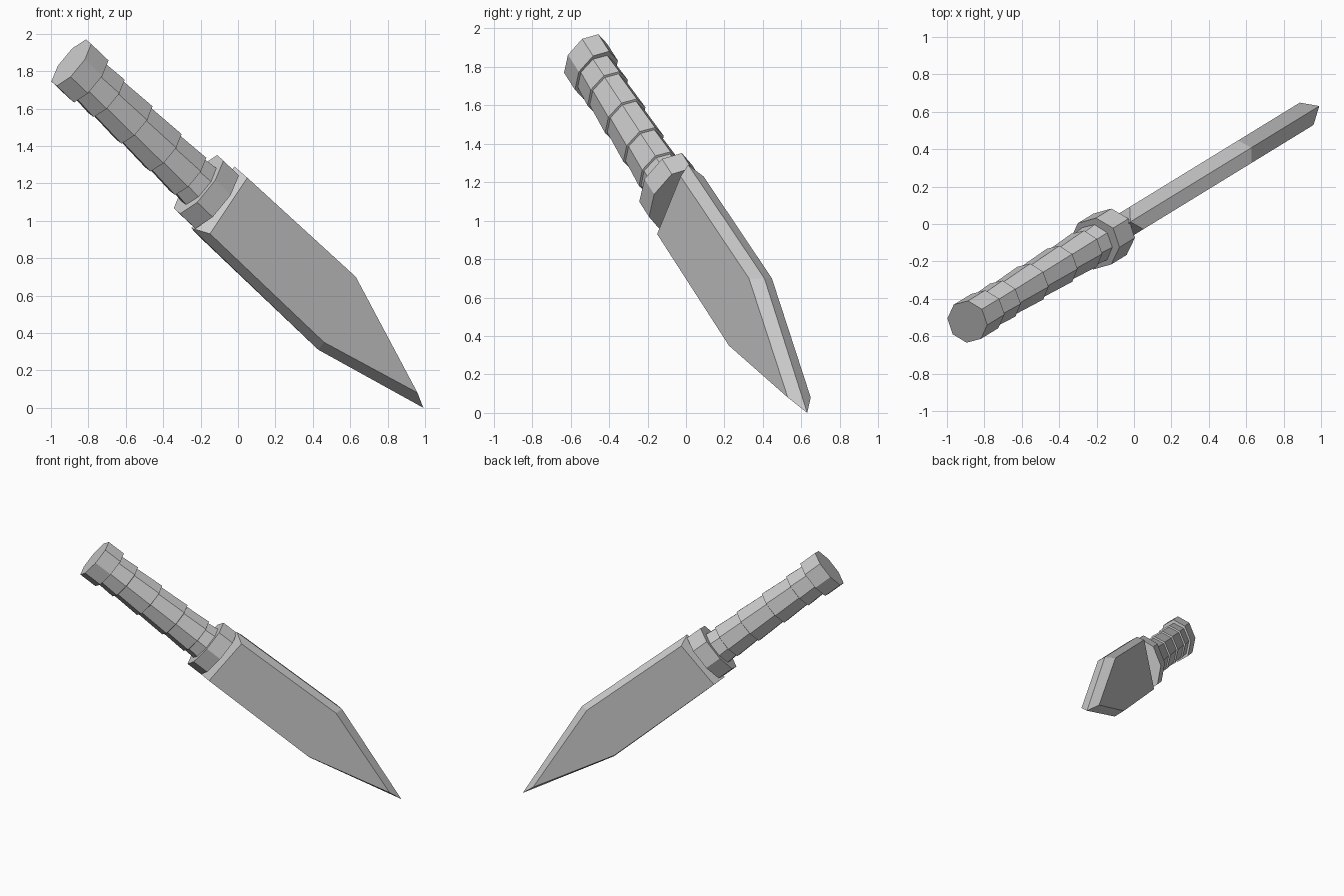
import bpy, bmesh
from math import sin, cos, radians
from mathutils import Vector

if "Cube" in bpy.data.objects:
    bpy.data.objects.remove(bpy.data.objects["Cube"])

# Knife lies in a vertical plane turned about z; frame vectors
YAW, DIP = radians(31.5), radians(39.2)
H = Vector((cos(YAW), sin(YAW), 0))
N = Vector((-sin(YAW), cos(YAW), 0))
Z = Vector((0, 0, 1))
OFF = N * 0.02
U = H * cos(DIP) - Z * sin(DIP)          # along the handle, towards the blade
W = H * sin(DIP) + Z * cos(DIP)          # across the handle
CAP = H * -1.033 + Z * 1.845 + OFF       # centre of the pommel end


def skin(name, loops):
    """Bridge successive loops and cap both ends."""
    bm = bmesh.new()
    rings = [[bm.verts.new(p) for p in loop] for loop in loops]
    n = len(rings[0])
    for a, b in zip(rings, rings[1:]):
        for i in range(n):
            j = (i + 1) % n
            bm.faces.new((a[i], a[j], b[j], b[i]))
    bm.faces.new(rings[0])
    bm.faces.new(rings[-1])
    bmesh.ops.recalc_face_normals(bm, faces=bm.faces)
    me = bpy.data.meshes.new(name)
    bm.to_mesh(me)
    bm.free()
    ob = bpy.data.objects.new(name, me)
    bpy.context.collection.objects.link(ob)


def octagon(u, rn, rw):
    ang = [radians(8 + 45 * k) for k in range(8)]
    return [CAP + U * u + N * (rn * cos(t)) - W * (rw * sin(t)) for t in ang]


# Blade: two flat cheeks meeting in a ridge all round
cheek = [(0.028, 1.23), (0.708, 0.70), (1.095, 0.08), (0.509, 0.35), (-0.206, 0.93)]
ridge = [(-0.01, 1.29), (0.748, 0.70), (1.174, 0.0), (0.516, 0.31), (-0.28, 0.96)]
skin("blade", [[H * s + Z * z + OFF + N * t for s, z in prof]
               for prof, t in ((cheek, -0.07), (ridge, 0), (cheek, 0.07))])

# Pommel and guard: octagonal collars
skin("pommel", [octagon(0, 0.117, 0.162), octagon(0.14, 0.117, 0.162)])
skin("guard", [octagon(1.03, 0.142, 0.205), octagon(1.155, 0.142, 0.205)])

# Grip: stacked wraps, each flaring slightly towards the guard
ends = [0.10, 0.285, 0.51, 0.745, 0.945, 1.06]
loops = []
for a, b in zip(ends, ends[1:]):
    loops += [octagon(a + 0.004, 0.101, 0.132), octagon(b, 0.112, 0.144)]
skin("grip", loops)
